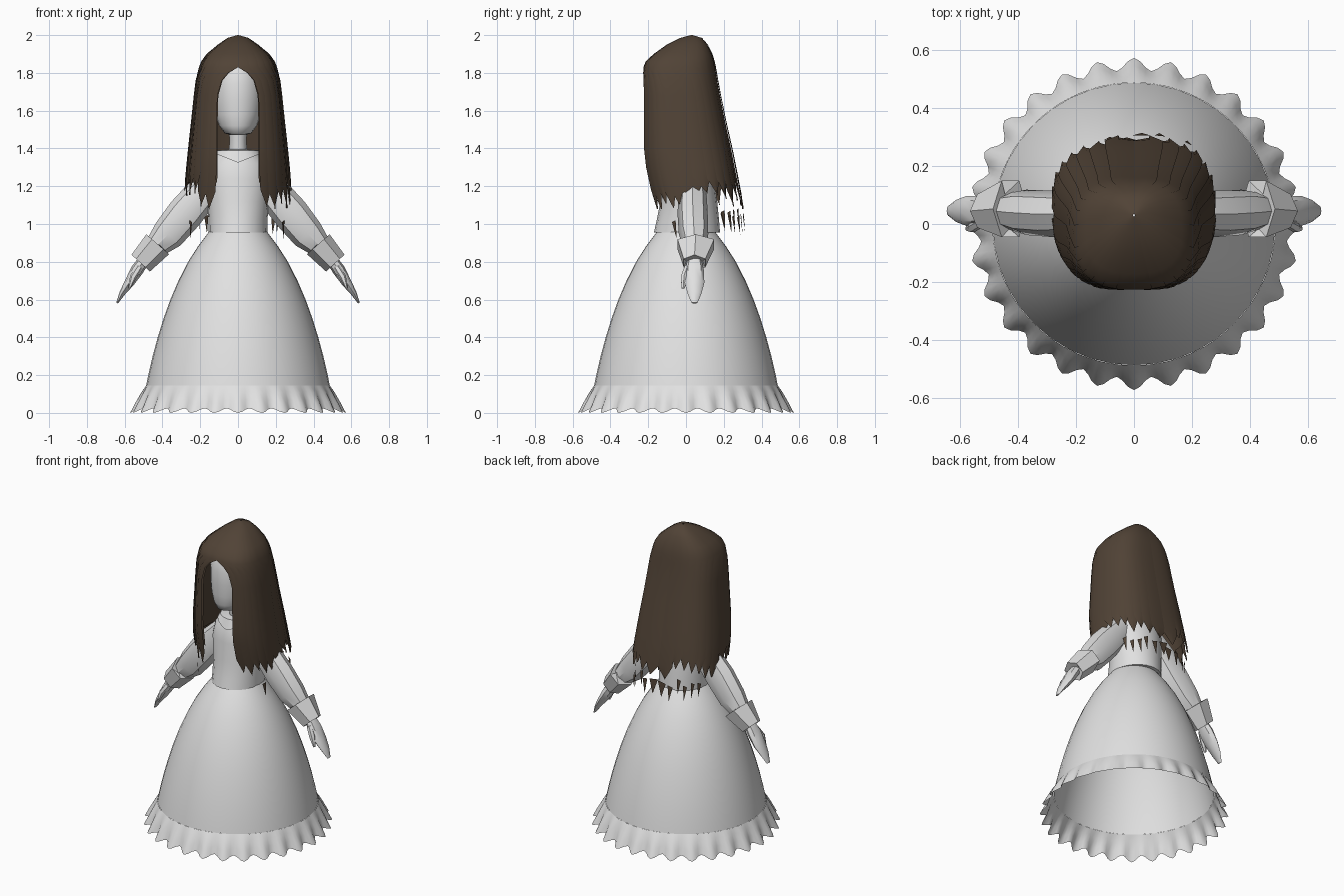
import bpy, bmesh, math, random
from math import sin, cos, pi
from mathutils import Vector

if "Cube" in bpy.data.objects:
    bpy.data.objects.remove(bpy.data.objects["Cube"])

random.seed(4)


def material(name, rgb):
    m = bpy.data.materials.new(name)
    m.diffuse_color = (*rgb, 1)
    m.use_nodes = True
    m.node_tree.nodes["Principled BSDF"].inputs["Base Color"].default_value = m.diffuse_color
    return m


CLOTH = material("pale_grey", (0.75, 0.75, 0.75))
BROWN = material("dark_brown", (0.082, 0.056, 0.037))


def finish(name, bm, mat, angle=40):
    bmesh.ops.remove_doubles(bm, verts=bm.verts, dist=0.0002)
    bmesh.ops.recalc_face_normals(bm, faces=bm.faces)
    me = bpy.data.meshes.new(name)
    bm.to_mesh(me)
    bm.free()
    me.materials.append(mat)
    ob = bpy.data.objects.new(name, me)
    bpy.context.collection.objects.link(ob)
    bpy.ops.object.select_all(action='DESELECT')
    ob.select_set(True)
    bpy.context.view_layer.objects.active = ob
    bpy.ops.object.shade_smooth_by_angle(angle=math.radians(angle))
    return ob


def add_loft(bm, rings, closed=True, caps=(False, False)):
    vs = [[bm.verts.new(p) for p in r] for r in rings]
    n = len(vs[0])
    for a, b in zip(vs, vs[1:]):
        for i in range(n if closed else n - 1):
            j = (i + 1) % n
            bm.faces.new((a[i], a[j], b[j], b[i]))
    if caps[0]:
        bm.faces.new(vs[0])
    if caps[1]:
        bm.faces.new(vs[-1])


def loft(name, rings, mat, caps=(False, False), angle=40):
    bm = bmesh.new()
    add_loft(bm, rings, True, caps)
    return finish(name, bm, mat, angle)


def oval(z, a, front, back, n):
    """Horizontal oval ring from half width and front/back limits."""
    cy, b = (front + back) / 2, (back - front) / 2
    return [(a * sin(2 * pi * i / n), cy - b * cos(2 * pi * i / n), z) for i in range(n)]


def limb(name, stations, side, n, angle=40):
    """Tapered limb; stations are (x, y, z, thickness radius, depth radius)."""
    rings = []
    for k, (x, y, z, rn, ry) in enumerate(stations):
        p, q = stations[max(k - 1, 0)], stations[min(k + 1, len(stations) - 1)]
        d = Vector((q[0] - p[0], 0, q[2] - p[2])).normalized()
        nx, nz = -d.z, d.x
        rings.append([(side * (x + nx * rn * cos(t)), y + ry * sin(t), z + nz * rn * cos(t))
                      for t in [2 * pi * i / n for i in range(n)]])
    return loft(name, rings, CLOTH, (True, True), angle)


# Skirt: open bell
skirt = [(0.975, 0.14), (0.955, 0.157), (0.88, 0.213), (0.8, 0.264), (0.7, 0.315), (0.6, 0.358),
         (0.5, 0.394), (0.4, 0.425), (0.3, 0.452), (0.2, 0.475), (0.145, 0.486)]
loft("skirt", [oval(z, r, -r, r, 40) for z, r in skirt], CLOTH)

# Hem ruffle: wavy flared band
WAVES, N = 28, 28 * 6
ruffle = []
for z, r, amp in [(0.145, 0.486, 0), (0.11, 0.507, 0.006), (0.06, 0.53, 0.014), (0.012, 0.55, 0.021)]:
    ring = []
    for i in range(N):
        t = 2 * pi * i / N
        w = cos(WAVES * t)
        rr = r + amp * w
        ring.append((rr * sin(t), -rr * cos(t), z - amp * 0.57 * w))
    ruffle.append(ring)
loft("hem_ruffle", ruffle, CLOTH, angle=50)

# Bodice, collar, neck and head
loft("bodice", [oval(*r, 20) for r in [(0.955, 0.155, -0.17, 0.18), (1.02, 0.156, -0.155, 0.175),
     (1.12, 0.163, -0.135, 0.165), (1.24, 0.172, -0.125, 0.15), (1.32, 0.155, -0.11, 0.135),
     (1.37, 0.11, -0.085, 0.11)]], CLOTH, (True, True))
low = [(x, y, 1.365 - 0.04 * max(0, 1 - abs(x) / 0.1) * (y < 0))
       for x, y, z in oval(0, 0.125, -0.122, 0.125, 20)]
loft("collar", [low, oval(1.39, 0.112, -0.1, 0.115, 20), oval(1.395, 0.045, -0.05, 0.05, 20)], CLOTH)
loft("neck", [oval(1.36, 0.05, -0.055, 0.05, 12), oval(1.44, 0.045, -0.06, 0.04, 12),
     oval(1.53, 0.05, -0.07, 0.04, 12)], CLOTH)
head = [(1.47, 0.035, -0.15, -0.04), (1.48, 0.07, -0.175, 0.0), (1.52, 0.1, -0.19, 0.04),
        (1.58, 0.122, -0.197, 0.08), (1.66, 0.135, -0.2, 0.11), (1.74, 0.138, -0.198, 0.12),
        (1.82, 0.125, -0.18, 0.11), (1.88, 0.095, -0.14, 0.08), (1.92, 0.04, -0.07, 0.03)]
loft("head", [oval(*r, 20) for r in head], CLOTH, (True, True), 60)

# Arms: sleeve, turned-back cuff, hand and thumb on each side
for s, tag in ((1, "left"), (-1, "right")):
    limb(tag + "_sleeve", [(0.12, 0.035, 1.25, 0.07, 0.06), (0.2, 0.035, 1.15, 0.09, 0.075),
         (0.28, 0.035, 1.055, 0.096, 0.08), (0.37, 0.04, 0.945, 0.088, 0.078),
         (0.44, 0.045, 0.875, 0.06, 0.06)], s, 8)
    limb(tag + "_cuff", [(0.43, 0.05, 0.89, 0.055, 0.06), (0.425, 0.052, 0.893, 0.08, 0.112),
         (0.515, 0.045, 0.793, 0.066, 0.066), (0.5, 0.045, 0.81, 0.035, 0.04)], s, 6, 20)
    limb(tag + "_hand", [(0.49, 0.045, 0.82, 0.03, 0.035), (0.535, 0.045, 0.755, 0.034, 0.05),
         (0.575, 0.045, 0.69, 0.026, 0.052), (0.612, 0.045, 0.635, 0.016, 0.038),
         (0.64, 0.045, 0.582, 0.005, 0.016)], s, 8)
    limb(tag + "_thumb", [(0.52, 0.01, 0.775, 0.018, 0.018), (0.555, -0.01, 0.72, 0.018, 0.02),
         (0.575, -0.015, 0.66, 0.006, 0.009)], s, 6)

# Hair surface: (z, half width, front y, back y) and the face opening (z, half width)
HAIR = [(2.0, 0.004, 0.026, 0.034), (1.985, 0.055, -0.03, 0.085), (1.95, 0.105, -0.10, 0.115),
        (1.9, 0.165, -0.17, 0.14), (1.85, 0.2, -0.222, 0.155), (1.75, 0.225, -0.23, 0.172),
        (1.6, 0.24, -0.23, 0.2), (1.4, 0.262, -0.23, 0.245), (1.25, 0.277, -0.212, 0.275),
        (1.12, 0.283, -0.175, 0.3), (0.9, 0.28, -0.15, 0.32)]
OPEN = [(2.0, 0), (1.83, 0), (1.8, 0.05), (1.76, 0.085), (1.68, 0.108), (1.5, 0.113),
        (1.25, 0.112), (0.9, 0.14)]


def lerp(table, z):
    for p, q in zip(table, table[1:]):
        if z >= q[0]:
            f = (p[0] - z) / (p[0] - q[0])
            return [a + (b - a) * f for a, b in zip(p[1:], q[1:])]
    return list(table[-1][1:])


def hair_point(u, z, side, scale=1.0):
    """u runs from the face opening (0) to the middle of the back (1)."""
    a, front, back = lerp(HAIR, z)
    gap = lerp(OPEN, z)[0]
    t0 = math.asin(min(1, gap / a) ** (1 / 0.75))
    t = t0 + max(u, 0) * (pi - t0)
    sx, cx = sin(t), cos(t)
    x = a * math.copysign(abs(sx) ** 0.75, sx)
    y = (front + back) / 2 - (back - front) / 2 * math.copysign(abs(cx) ** 0.75, cx)
    return (side * x * scale, 0.03 + (y - 0.03) * scale, z)


ROWS = [2.0, 1.985, 1.95, 1.9, 1.86, 1.83, 1.8, 1.76, 1.68, 1.55, 1.4, 1.3]

# Inner hair shell
bm = bmesh.new()
for s in (1, -1):
    add_loft(bm, [[hair_point(i / 16, z, s, 0.965) for i in range(17)]
                  for z in ROWS + [1.22]], closed=False)
finish("hair_shell", bm, BROWN)

# Overlapping strands with pointed tips
bm = bmesh.new()
COUNT = 13
for s in (1, -1):
    for i in range(COUNT):
        u, w = (i + 0.5) / COUNT, 0.68 / COUNT
        tip = random.uniform(1.07, 1.17)
        rings = []
        for z in ROWS + [tip + 0.09, tip]:
            k = 0.02 if z == tip else 1
            rings.append([hair_point(u - w * k, z, s, 1.008), hair_point(u, z, s, 1.01),
                          hair_point(u + w * k, z, s, 0.98)])
        add_loft(bm, rings, closed=False)
finish("hair_strands", bm, BROWN)

# Loose pointed tips below the hair
bm = bmesh.new()
for s in (1, -1):
    for u in (0.24, 0.62, 0.7, 0.78, 0.85, 0.92, 0.98):
        z = random.uniform(1.03, 1.08) if u > 0.5 else 1.01
        scale = random.uniform(0.85, 1.02)
        bm.faces.new([bm.verts.new(hair_point(*p, s, scale)) for p in
                      ((u - 0.022, z), (u + 0.022, z + 0.01), (u + 0.004, z - 0.09))])
finish("loose_hair_tips", bm, BROWN)
